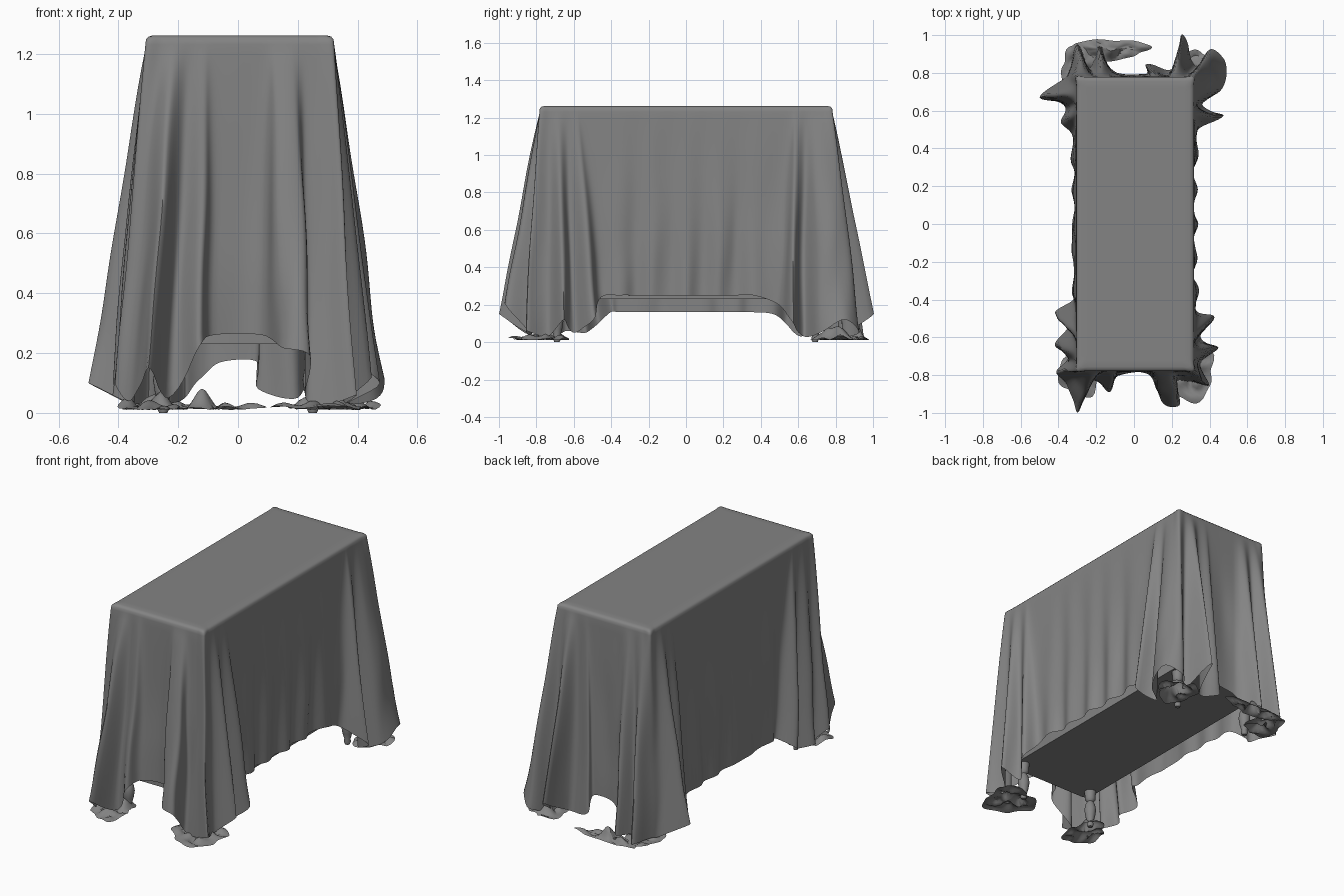
import bpy, bmesh, math
from mathutils import Vector, noise

if "Cube" in bpy.data.objects:
    bpy.data.objects.remove(bpy.data.objects["Cube"])

HX, HY, TOP = 0.312, 0.78, 1.262

# Darker grey shared by all parts
GREY = bpy.data.materials.new("dark_grey")
GREY.diffuse_color = (0.23, 0.23, 0.23, 1)
GREY.use_nodes = True
GREY.node_tree.nodes["Principled BSDF"].inputs["Base Color"].default_value = GREY.diffuse_color


def finish(name, bm, angle=50):
    bmesh.ops.recalc_face_normals(bm, faces=bm.faces)
    me = bpy.data.meshes.new(name)
    bm.to_mesh(me)
    bm.free()
    me.materials.append(GREY)
    ob = bpy.data.objects.new(name, me)
    bpy.context.collection.objects.link(ob)
    bpy.ops.object.select_all(action='DESELECT')
    ob.select_set(True)
    bpy.context.view_layer.objects.active = ob
    bpy.ops.object.shade_smooth_by_angle(angle=math.radians(angle))
    return ob


def bridge(bm, rings):
    n = len(rings[0])
    for a, b in zip(rings, rings[1:]):
        for i in range(n):
            j = (i + 1) % n
            bm.faces.new((a[i], b[i], b[j], a[j]))


def spline(pts, steps):
    # closed Catmull-Rom curve
    out, n = [], len(pts)
    for i in range(n):
        p0, p1, p2, p3 = (pts[(i + k - 1) % n] for k in range(4))
        for s in range(steps):
            t = s / steps
            out.append(0.5 * (2 * p1 + (p2 - p0) * t
                              + (2 * p0 - 5 * p1 + 4 * p2 - p3) * t * t
                              + (3 * p1 - p0 - 3 * p2 + p3) * t ** 3))
    return out


# Hem folds at each corner (counter-clockwise)
back_right = [(.34, .50, .2), (.47, .57, .1), (.36, .63, .03), (.47, .72, .05),
              (.48, .84, .12), (.41, .93, .05), (.32, .83, .03), (.25, 1, .15),
              (.2, .82, .05), (.06, .84, .08), (.06, .79, .17)]
back_left = [(-.06, .79, .17), (-.12, .82, .12), (-.18, .93, .05), (-.23, .83, .03),
             (-.3, .95, .03), (-.34, .82, .03), (-.38, .76, .03), (-.49, .68, .1),
             (-.36, .62, .03), (-.39, .53, .1), (-.32, .47, .15)]
front_left = [(-.32, -.4, .16), (-.42, -.47, .1), (-.34, -.53, .05), (-.42, -.64, .06),
              (-.35, -.71, .03), (-.41, -.78, .1), (-.36, -.84, .04), (-.30, -1, .15),
              (-.23, -.83, .05), (-.13, -.89, .22), (-.08, -.8, .26)]
front_right = [(.08, -.8, .26), (.14, -.94, .22), (.25, -.95, .19), (.23, -.83, .05),
               (.31, -.83, .03), (.39, -.86, .06), (.35, -.74, .03), (.45, -.65, .12),
               (.35, -.6, .05), (.42, -.5, .12), (.33, -.45, .24)]

hem, edge = [], []


def add_corner(points, cx, cy, din, dout, ext=0.24):
    for i, p in enumerate(points):
        t = 2 * i / (len(points) - 1) - 1
        d = Vector(din if t < 0 else dout)
        edge.append(Vector((cx, cy, 0)) + d * t * ext)
        hem.append(Vector(p))


def add_side(sign, z, wave):
    for i in range(9):
        y = sign * (-0.36 + 0.09 * i)
        edge.append(Vector((sign * HX, y, 0)))
        hem.append(Vector((sign * (0.325 + wave * (-1) ** i), y, z)))


add_side(1, 0.25, 0.014)
add_corner(back_right, HX, HY, (0, 1, 0), (-1, 0, 0))
add_corner(back_left, -HX, HY, (-1, 0, 0), (0, -1, 0))
add_side(-1, 0.16, 0.004)
add_corner(front_left, -HX, -HY, (0, -1, 0), (1, 0, 0))
add_corner(front_right, HX, -HY, (1, 0, 0), (0, 1, 0))

# Draped cloth: flat top, rounded rim, folds opening down to the hem
E, H = spline(edge, 7), spline(hem, 7)
bm = bmesh.new()
rings = []
for inset, z in ((0.06, TOP), (0.025, TOP), (0.01, TOP - 0.004),
                 (0.002, TOP - 0.013), (0, TOP - 0.03)):
    rings.append([bm.verts.new((e.x * (1 - inset / HX) + 0.006, e.y * (1 - inset / HY), z))
                  for e in E])
ROWS = 26
for r in range(1, ROWS + 1):
    s = r / ROWS
    ring = []
    for e, h in zip(E, H):
        f = s ** 0.92
        z0 = TOP - 0.03
        z = z0 + (max(h.z, 0.015) - z0) * s
        x = e.x + 0.006 + (h.x - e.x - 0.006) * f
        y = e.y + (h.y - e.y) * f
        w = 0.016 * s * noise.noise((x * 9, y * 9, z * 2))
        ring.append(bm.verts.new((x + w, y + w, z)))
    rings.append(ring)
bridge(bm, rings)
bm.faces.new(rings[0])
finish("draped_cloth", bm, 60)


# Crumpled cloth lying on the floor at the corners
def puddle(name, cx, cy, rx, ry, height, seed):
    bm = bmesh.new()
    rings = []
    for k in range(1, 9):
        q = k / 8
        ring = []
        for i in range(48):
            a = math.tau * i / 48
            m = q * (1 + 0.14 * math.sin(3 * a + seed) + 0.05 * math.sin(7 * a + 2 * seed))
            x, y = cx + rx * m * math.cos(a), cy + ry * m * math.sin(a)
            z = 0.01 + height * abs(noise.noise((x * 9, y * 9, seed))) * (1.2 - q)
            ring.append(bm.verts.new((x, y, z)))
        rings.append(ring)
    bridge(bm, rings)
    bm.faces.new(rings[0])
    finish(name, bm)


puddle("floor_folds_back_right", 0.35, 0.80, 0.11, 0.12, 0.16, 1.0)
puddle("floor_folds_back_left", -0.29, 0.82, 0.10, 0.12, 0.16, 2.3)
puddle("floor_folds_front_left", -0.29, -0.78, 0.10, 0.14, 0.16, 4.1)
puddle("floor_folds_front_right", 0.28, -0.78, 0.15, 0.15, 0.16, 5.2)
puddle("floor_trail_back", -0.12, 0.925, 0.19, 0.055, 0.16, 0.4)

# Cabinet hidden under the cloth
bm = bmesh.new()
bmesh.ops.create_cube(bm, size=1)
for v in bm.verts:
    v.co = Vector((v.co.x * 0.58 + 0.005, v.co.y * 1.52, 0.74 + v.co.z * 1.02))
bmesh.ops.bevel(bm, geom=[e for e in bm.edges if abs(e.verts[0].co.z - e.verts[1].co.z) > 0.5],
                offset=0.04, segments=3, affect='EDGES', profile=0.5)
finish("cabinet", bm, 30)

# Turned feet
PROFILE = [(0.014, 0), (0.02, 0.015), (0.017, 0.03), (0.028, 0.07), (0.034, 0.11),
           (0.028, 0.145), (0.017, 0.165), (0.03, 0.18), (0.03, 0.2), (0.035, 0.235)]
for sx, xn in ((-1, "left"), (1, "right")):
    for sy, yn in ((-1, "front"), (1, "back")):
        bm = bmesh.new()
        rings = [[bm.verts.new((sx * 0.25 + r * math.cos(math.tau * i / 20),
                                sy * 0.69 + r * math.sin(math.tau * i / 20), z))
                  for i in range(20)] for r, z in PROFILE]
        bridge(bm, rings)
        bm.faces.new(rings[0])
        bm.faces.new(rings[-1])
        finish(f"foot_{yn}_{xn}", bm)
